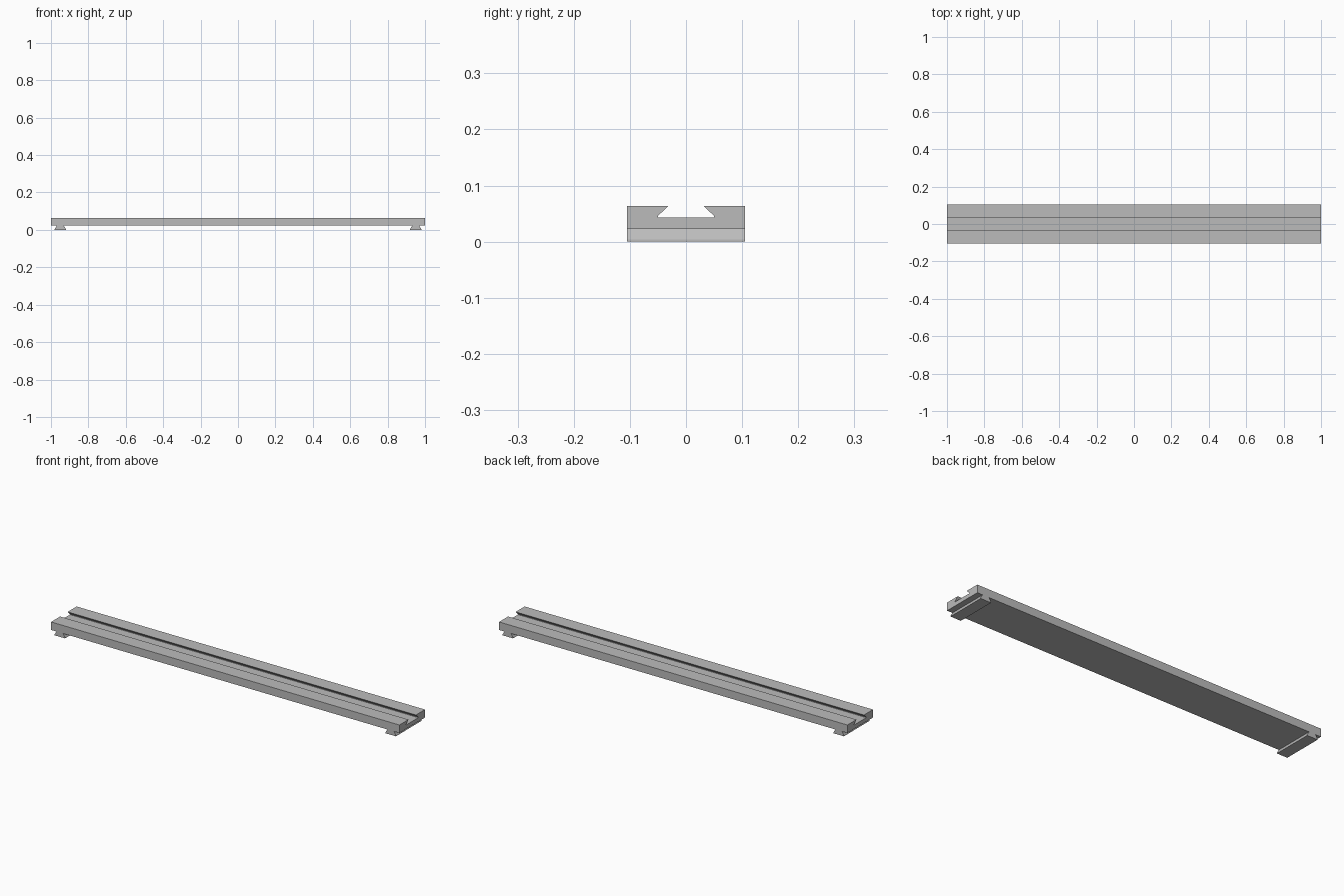
import bpy
import bmesh
from mathutils import Vector

cube = bpy.data.objects.get("Cube")
if cube:
    bpy.data.objects.remove(cube, do_unlink=True)

grey = bpy.data.materials.new("plain grey")
grey.use_nodes = True
colour = (0.5, 0.5, 0.5, 1)
grey.diffuse_color = colour
grey.node_tree.nodes["Principled BSDF"].inputs["Base Color"].default_value = colour


def extrude_profile(name, points, sweep):
    """Fill a closed profile and sweep it along a vector into a solid."""
    bm = bmesh.new()
    face = bm.faces.new([bm.verts.new(p) for p in points])
    swept = bmesh.ops.extrude_face_region(bm, geom=[face], use_keep_orig=True)
    verts = [v for v in swept["geom"] if isinstance(v, bmesh.types.BMVert)]
    bmesh.ops.translate(bm, verts=verts, vec=Vector(sweep))
    bmesh.ops.recalc_face_normals(bm, faces=bm.faces)
    mesh = bpy.data.meshes.new(name)
    bm.to_mesh(mesh)
    bm.free()
    mesh.materials.append(grey)
    obj = bpy.data.objects.new(name, mesh)
    bpy.context.collection.objects.link(obj)
    return obj


def mirrored(half):
    """Complete a half outline with its reflection."""
    return half + [(-a, z) for a, z in reversed(half)]


HALF_LENGTH, HALF_WIDTH = 1.0, 0.105
BASE, TOP = 0.0225, 0.064

# Long rail with a dovetail slot in its top
rail = mirrored([(HALF_WIDTH, BASE), (HALF_WIDTH, TOP), (0.031, TOP),
                 (0.05, 0.046), (0.05, 0.043)])
extrude_profile("slotted_rail", [(-HALF_LENGTH, y, z) for y, z in rail],
                (2 * HALF_LENGTH, 0, 0))

# Dovetail foot across each end, wider at the bottom
foot = mirrored([(0.03, 0), (0.03, 0.004), (0.019, BASE)])
for side, x0 in (("right", -0.95), ("left", 0.95)):
    extrude_profile(side + "_dovetail_foot",
                    [(x0 + x, -HALF_WIDTH, z) for x, z in foot],
                    (0, 2 * HALF_WIDTH, 0))
